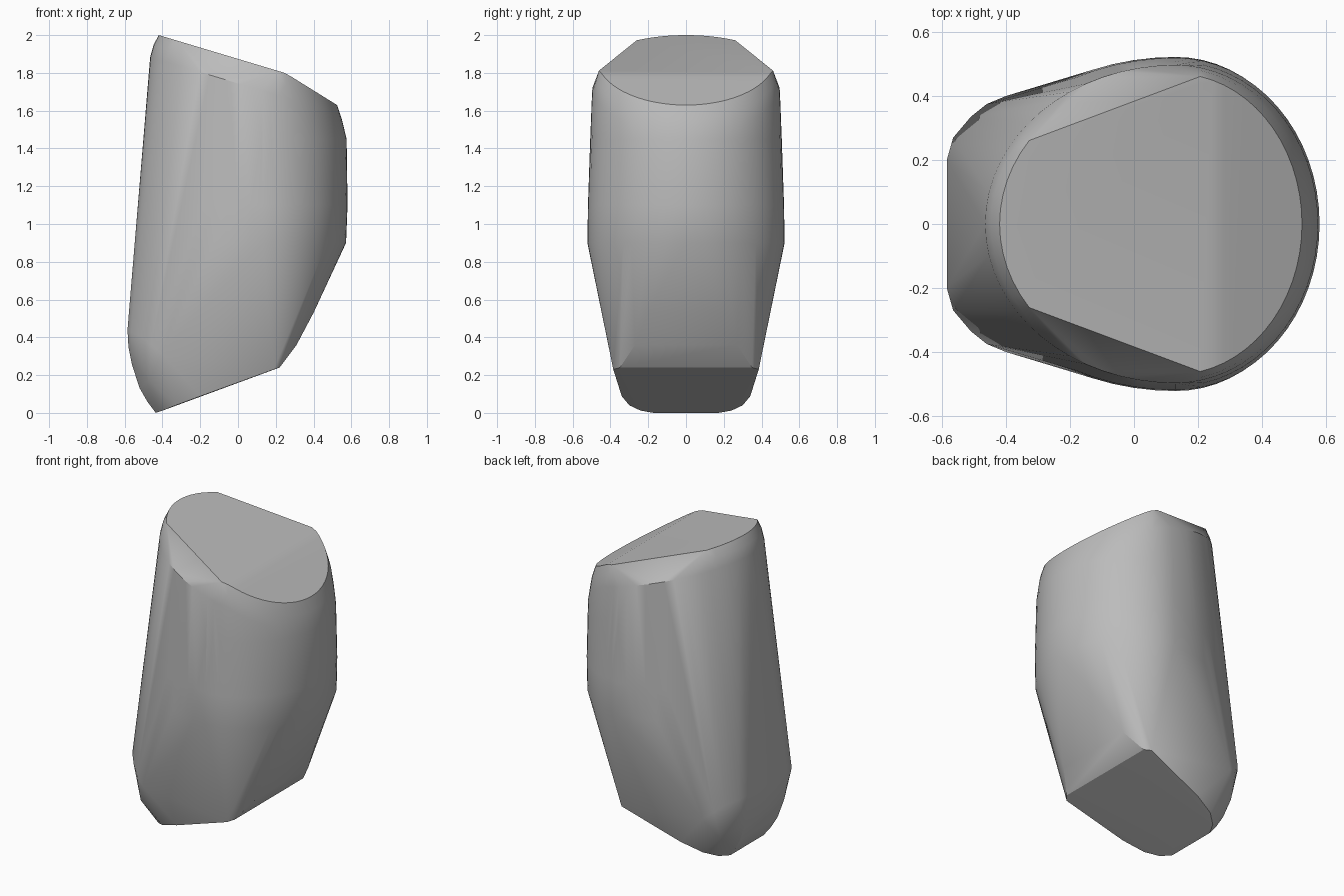
import bpy, bmesh, math

cube = bpy.data.objects.get("Cube")
if cube:
    bpy.data.objects.remove(cube, do_unlink=True)

SEGMENTS = 64
CENTRE = 0.13


def oval(left, right, half_depth):
    """Oval cross-section whose left and right halves differ in length."""
    pts = []
    for i in range(SEGMENTS):
        a = 2 * math.pi * i / SEGMENTS
        reach = right - CENTRE if math.cos(a) > 0 else CENTRE - left
        pts.append((CENTRE + reach * math.cos(a), half_depth * math.sin(a)))
    return pts


def rim_height(x):
    """Two sloping planes that cap the stone."""
    return min(2 - 0.3 * (x + 0.42), 1.8 - 0.62 * (x - 0.25))


points = []
# Upright body
for z, left, right, depth in [(0.9, -0.545, 0.572, 0.522), (1.1, -0.53, 0.58, 0.519),
                              (1.45, -0.497, 0.575, 0.507)]:
    points += [(x, y, z) for x, y in oval(left, right, depth)]
# Rounded shoulder
for left, right, depth, drop in [(-0.465, 0.563, 0.497, 0.13), (-0.447, 0.55, 0.488, 0.06)]:
    points += [(x, y, rim_height(x) - drop) for x, y in oval(left, right, depth)
               if drop > 0.1 or not -0.33 < x < 0.2]
# Cap outline, straight along the sides
points += [(x, y, rim_height(x)) for x, y in oval(-0.42, 0.525, 0.47)
           if not -0.32 < x < 0.18]
# Chamfered foot: left curve, slanted underside, right curve
foot = [(-0.435, 0.17, 0), (-0.40, 0.24, 0.012), (-0.33, 0.3, 0.04), (-0.2, 0.34, 0.088),
        (0.19, 0.385, 0.23), (0.22, 0.35, 0.24), (0.31, 0.27, 0.36), (0.4, 0.2, 0.53),
        (-0.48, 0.18, 0.06), (-0.52, 0.19, 0.13), (-0.56, 0.2, 0.25), (-0.58, 0.2, 0.35),
        (-0.585, 0.2, 0.44), (-0.565, 0.27, 0.43), (-0.51, 0.335, 0.4),
        (-0.46, 0.375, 0.36), (-0.4, 0.4, 0.31), (-0.47, 0.32, 0.17)]
points += [(x, s * y, z) for x, y, z in foot for s in (-1, 1)]

# Wrap the sections in one convex skin
bm = bmesh.new()
for p in points:
    bm.verts.new(p)
hull = bmesh.ops.convex_hull(bm, input=bm.verts)
spare = {v for v in hull["geom_interior"] + hull["geom_unused"]
         if isinstance(v, bmesh.types.BMVert)}
bmesh.ops.delete(bm, geom=list(spare), context='VERTS')
bmesh.ops.dissolve_limit(bm, angle_limit=math.radians(0.5), verts=bm.verts, edges=bm.edges)
bmesh.ops.recalc_face_normals(bm, faces=bm.faces)
mesh = bpy.data.meshes.new("stone")
bm.to_mesh(mesh)
bm.free()
stone = bpy.data.objects.new("stone", mesh)
bpy.context.collection.objects.link(stone)

# Plain grey
grey = bpy.data.materials.new("stone grey")
grey.use_nodes = True
colour = (0.5, 0.5, 0.5, 1)
grey.diffuse_color = colour
grey.node_tree.nodes["Principled BSDF"].inputs["Base Color"].default_value = colour
mesh.materials.append(grey)

bpy.ops.object.select_all(action='DESELECT')
stone.select_set(True)
bpy.context.view_layer.objects.active = stone
bpy.ops.object.shade_smooth_by_angle(angle=math.radians(25))
